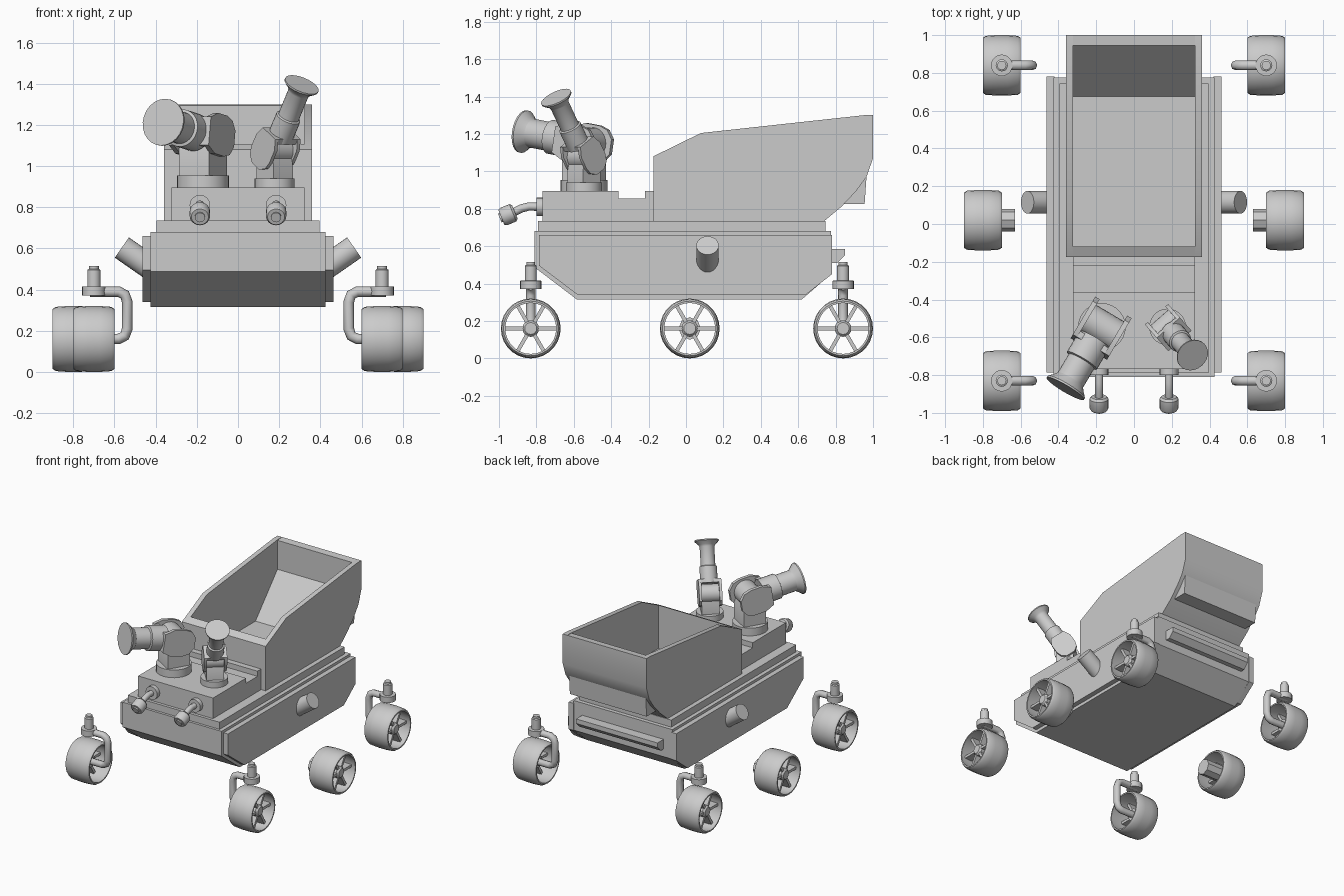
import bpy, bmesh
from math import pi, cos, sin, radians
from mathutils import Vector, Matrix

if "Cube" in bpy.data.objects:
    bpy.data.objects.remove(bpy.data.objects["Cube"])


def finish(name, bm):
    bmesh.ops.recalc_face_normals(bm, faces=bm.faces)
    me = bpy.data.meshes.new(name)
    bm.to_mesh(me)
    bm.free()
    ob = bpy.data.objects.new(name, me)
    bpy.context.collection.objects.link(ob)
    return ob


def prism(name, pts, x0, x1, m=Matrix()):
    """Extrude a (y, z) profile from x0 to x1."""
    bm = bmesh.new()
    a = [bm.verts.new(m @ Vector((x0, y, z))) for y, z in pts]
    b = [bm.verts.new(m @ Vector((x1, y, z))) for y, z in pts]
    n = len(pts)
    bm.faces.new(a)
    bm.faces.new(b[::-1])
    for i in range(n):
        j = (i + 1) % n
        bm.faces.new((a[i], a[j], b[j], b[i]))
    return finish(name, bm)


def box(name, x, y, z, m=Matrix()):
    return prism(name, [(y[0], z[0]), (y[1], z[0]), (y[1], z[1]), (y[0], z[1])], x[0], x[1], m)


def lathe(name, prof, loc, axis, n=24, ring=False):
    """Revolve (distance along axis, radius) points; ring closes the profile."""
    q = Vector(axis).to_track_quat('Z', 'Y')
    bm = bmesh.new()
    rows = [[bm.verts.new(Vector(loc) + q @ Vector((r * cos(2 * pi * k / n), r * sin(2 * pi * k / n), t)))
             for k in range(n)] for t, r in prof]
    pairs = list(zip(rows, rows[1:]))
    if ring:
        pairs.append((rows[-1], rows[0]))
    else:
        bm.faces.new(rows[0])
        bm.faces.new(rows[-1])
    for a, b in pairs:
        for k in range(n):
            j = (k + 1) % n
            bm.faces.new((a[k], a[j], b[j], b[k]))
    return finish(name, bm)


def tube(name, pts, r):
    cu = bpy.data.curves.new(name, 'CURVE')
    cu.dimensions = '3D'
    cu.bevel_depth, cu.bevel_resolution, cu.use_fill_caps = r, 2, True
    sp = cu.splines.new('POLY')
    sp.points.add(len(pts) - 1)
    for p, co in zip(sp.points, pts):
        p.co = (*co, 1)
    ob = bpy.data.objects.new(name, cu)
    bpy.context.collection.objects.link(ob)


# hull, side panels, deck
prism("hull", [(-.81, .68), (-.81, .487), (-.585, .316), (.62, .316), (.775, .45), (.775, .68)], -.425, .425)
for s in (-1, 1):
    prism("side_panel", [(-.785, .66), (-.785, .495), (-.58, .34), (.64, .34), (.78, .45), (.78, .66)],
          s * .42, s * .463)
box("deck", (-.395, .395), (-.79, .745), (.675, .735))
prism("front_platform", [(-.767, .73), (-.767, .895), (-.36, .895), (-.36, .855), (-.22, .855),
                         (-.22, .895), (-.175, .895), (-.175, .73)], -.322, .322)
prism("rear_bumper", [(.76, .585), (.85, .585), (.85, .55), (.81, .51), (.76, .51)], -.35, .35)

# cargo bed: floor with end walls, then side walls
back = [(.74, .735), (.83, .81), (.91, .895), (.965, .97), (1, 1.07), (1, 1.3)]
prism("bed_floor_and_ends", [(-.175, .735)] + back + [(.945, 1.295), (.945, 1.07), (.675, .77), (-.12, .77),
                                                      (-.12, 1.107), (-.175, 1.08)], -.322, .322)
for s in (-1, 1):
    prism("bed_side", [(-.175, .735)] + back + [(.95, 1.3), (.08, 1.205), (-.175, 1.08)], s * .322, s * .36)
prism("tailgate_lip", [(.84, .825), (.955, .825), (.965, .97), (.9, .9)], -.33, .33)

for s in (-1, 1):
    # side exhausts and front lamps on stalks
    lathe("side_exhaust", [(0, .06), (.2, .06)], (s * .4, .115, .49), (s * .82, 0, .57))
    x = s * .185
    lathe("stalk_mount", [(0, .05), (.035, .05)], (x, -.765, .81), (0, -1, 0), 16)
    tube("stalk", [(x, -.77, .81), (x, -.84, .812), (x, -.88, .802), (x, -.93, .777)], .022)
    lathe("stalk_head", [(0, .04), (.012, .05), (.065, .05), (.078, .042)], (x, -.915, .783), (0, -.92, -.38), 16)
    lathe("stalk_nozzle", [(0, .025), (.087, .025)], (x, -.915, .783), (0, -.92, -.38), 12)

    # wheels
    for wx, wy in ((.7, -.83), (.8, .02), (.7, .84)):
        c = Vector((s * wx, wy, .16))
        lathe("wheel_rim", [(-.1, .146), (-.085, .156), (-.03, .16), (.03, .16), (.085, .156), (.1, .146),
                            (.1, .136), (.03, .142), (-.03, .142), (-.1, .136)], c, (s, 0, 0), 28, True)
        lathe("wheel_hub", [(-.02, .045), (.06, .045), (.075, .032)], c, (s, 0, 0), 16)
        for k in range(6):
            m = Matrix.Translation(c) @ Matrix.Rotation(k * pi / 3, 4, 'X')
            box("wheel_spoke", (s * .0, s * .065), (.035, .146), (-.01, .01), m)
        if wx > .75:
            lathe("axle_block", [(-.17, .06), (.0, .06)], c, (s, 0, 0), 8)
        else:
            # steering arm and post
            tube("steering_arm", [(s * a, wy, z) for a, z in
                                  ((.72, .39), (.58, .39), (.55, .375), (.538, .34), (.538, .21),
                                   (.55, .175), (.58, .16), (.71, .16))], .026)
            lathe("steering_post", [(0, .057), (.045, .057), (.046, .032), (.125, .032), (.13, .024), (.145, .024)],
                  (s * .7, wy, .37), (0, 0, 1), 20)


def turret(tag, px, py, pz, d, base_r, base_top, w, h, prof):
    p = Vector((px, py, pz))
    d = Vector(d).normalized()
    side = d.cross(Vector((0, 0, 1))).normalized()
    up = side.cross(d)

    def frame(a, b, c):
        return Matrix.Translation(p) @ Matrix((a, b, c)).transposed().to_4x4()
    m = frame(side, d, up)
    flat = frame(side, Vector((0, 0, 1)).cross(side), Vector((0, 0, 1)))
    lathe(tag + "_base", [(0, base_r), (base_top - .89, base_r)], (px, py, .89), (0, 0, 1), 28)
    n = w * .76
    prism(tag + "_neck", [(-n, base_top - pz - .01), (n, base_top - pz - .01), (n, -.07), (n * .7, 0), (-n * .7, 0),
                          (-n, -.07)], -n, n, flat)
    lathe(tag + "_drum", [(-w + .02, h * .85), (w - .02, h * .85)], p, side)
    for s in (-1, 1):
        prism(tag + "_cheek", [(-1.15 * h, -.4 * h), (-.8 * h, -.85 * h), (-.3 * h, -h), (.6 * h, -h),
                               (1.25 * h, -.7 * h), (1.25 * h, .7 * h), (.6 * h, h), (-.3 * h, h),
                               (-.8 * h, .85 * h), (-1.15 * h, .4 * h)], s * w, s * w * .76, m)
    box(tag + "_yoke_plate", (-w, w), (.9 * h, 1.26 * h), (-.7 * h, .7 * h), m)
    lathe(tag + "_barrel", prof, p, d)


# two turrets on the front platform
turret("large_turret", -.17, -.545, 1.15, (-.19, -.32, .062), .126, .955, .112, .1,
       [(.08, .092), (.21, .092), (.215, .078), (.33, .078), (.345, .088), (.375, .115), (.385, .115)])
turret("small_turret", .178, -.545, 1.075, (.132, -.15, .32), .097, .94, .082, .078,
       [(.07, .062), (.19, .062), (.195, .052), (.33, .052), (.345, .06), (.37, .087), (.378, .087)])

# smooth round parts, keep edges sharp
meshes = [o for o in bpy.context.scene.objects if o.type == 'MESH']
for o in meshes:
    o.select_set(True)
bpy.context.view_layer.objects.active = meshes[0]
bpy.ops.object.shade_smooth_by_angle(angle=radians(32))
